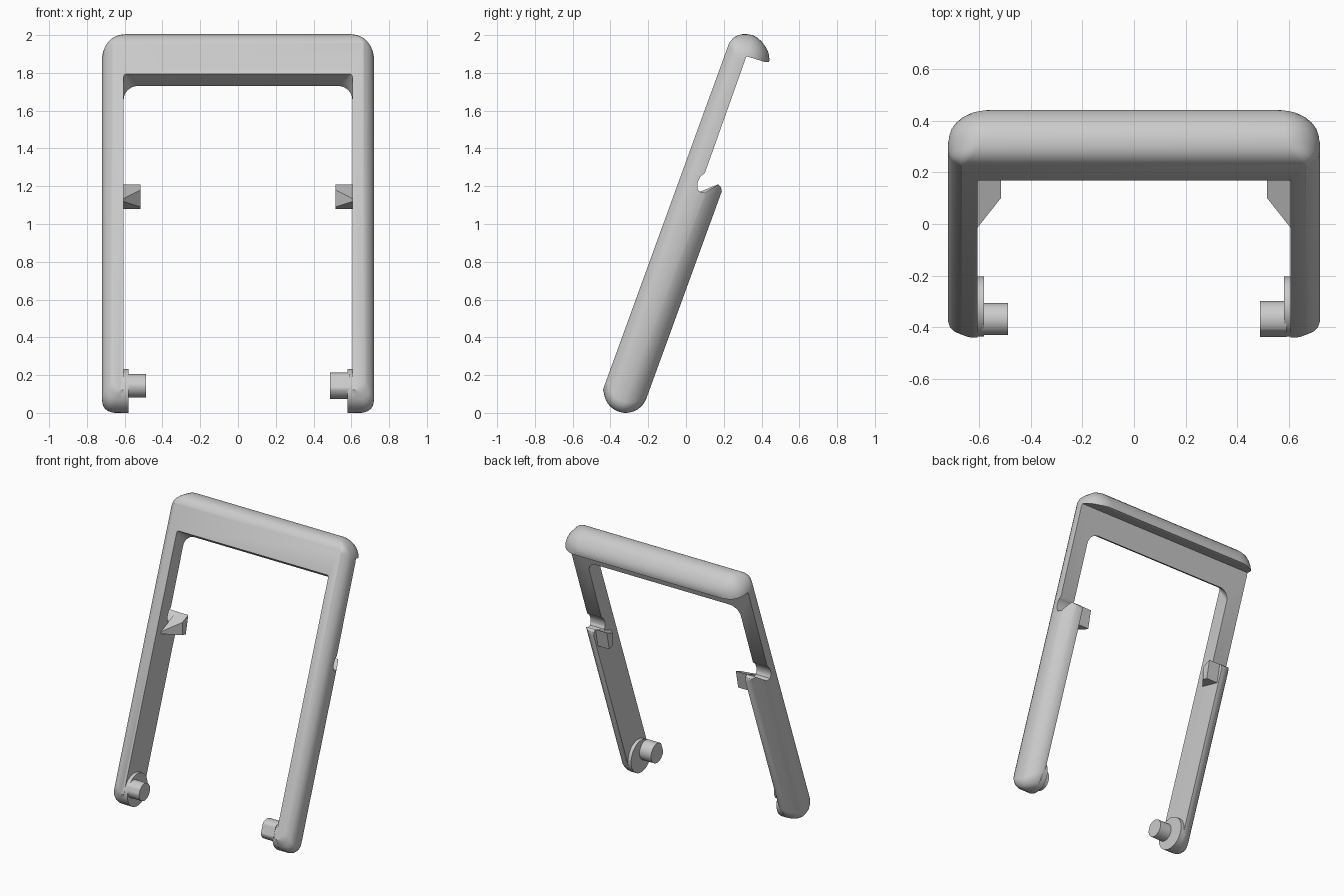
import bpy, bmesh
from math import sin, cos, pi, radians, sqrt

if "Cube" in bpy.data.objects:
    bpy.data.objects.remove(bpy.data.objects["Cube"])

TILT = radians(20)
S, C = sin(TILT), cos(TILT)
Y0, Z0 = -0.44, 0.122      # foot of the front plane
INNER = 0.605              # inner face of each arm
ROUND = 0.116              # radius of the arm's foot
PIVOT_U = 0.036

grey = bpy.data.materials.new("light grey")
grey.use_nodes = True
grey.diffuse_color = (0.6, 0.6, 0.6, 1)
grey.node_tree.nodes["Principled BSDF"].inputs["Base Color"].default_value = (0.6, 0.6, 0.6, 1)


def tilted(x, v, u):
    """x across, v depth behind the front plane, u up along the arm."""
    return (x, Y0 + u * S + v * C, Z0 + u * C - v * S)


def loft(name, rings):
    """Closed solid through rings of equal length."""
    bm = bmesh.new()
    loops = [[bm.verts.new(p) for p in ring] for ring in rings]
    n = len(loops[0])
    for a, b in zip(loops, loops[1:]):
        for i in range(n):
            j = (i + 1) % n
            bm.faces.new((a[i], a[j], b[j], b[i]))
    bm.faces.new(loops[0][::-1])
    bm.faces.new(loops[-1])
    bmesh.ops.recalc_face_normals(bm, faces=bm.faces)
    mesh = bpy.data.meshes.new(name)
    bm.to_mesh(mesh)
    bm.free()
    mesh.materials.append(grey)
    ob = bpy.data.objects.new(name, mesh)
    bpy.context.collection.objects.link(ob)
    return ob


def smooth(ob):
    bpy.ops.object.select_all(action="DESELECT")
    ob.select_set(True)
    bpy.context.view_layer.objects.active = ob
    bpy.ops.object.shade_smooth_by_angle(angle=radians(32))


def arc(cx, cu, r, start, end, steps=10):
    angles = [radians(start + (end - start) * i / steps) for i in range(steps + 1)]
    return [(cx + r * cos(a), cu + r * sin(a)) for a in angles]


def frame_ring(v, xo, uo, ro):
    """U-shaped outline of the frame at depth v."""
    t = min(v / 0.115, 1)
    ui, ri = 1.78 - 0.03 * t, 0.015 + 0.065 * t
    ub = PIVOT_U - sqrt(max(ROUND**2 - (v - ROUND) ** 2, 0))
    if v < ROUND:
        ub = min(ub, 0)
    rb = min(0.06, (xo - INNER) * 0.9)
    half = arc(INNER - ri, ui - ri, ri, 90, 0)
    half.append((INNER, ub))
    half += arc(xo - rb, ub + rb, rb, -90, 0)
    half += arc(xo - ro, uo - ro, ro, 0, 90)
    outline = half + [(-x, u) for x, u in reversed(half)]
    return [tilted(x, v, u) for x, u in outline]


# Frame: depth, outer half width, top height, corner radius
layers = [
    (0, 0.665, 1.955, 0.01), (0.012, 0.684, 1.988, 0.05),
    (0.03, 0.703, 2.009, 0.09), (0.05, 0.714, 2.022, 0.12),
    (0.075, 0.72, 2.031, 0.14), (0.105, 0.72, 2.036, 0.14),
    (0.133, 0.718, 2.031, 0.14), (0.16, 0.71, 2.02, 0.13),
    (0.186, 0.694, 2.003, 0.12), (0.205, 0.676, 1.986, 0.11),
    (0.22, 0.655, 1.968, 0.10), (0.232, 0.625, 1.94, 0.08),
]
frame = loft("frame", [frame_ring(*layer) for layer in layers])

# Cutter: thins the upper arms, hooks the lip and notches the arms
cut = [(0.6, 1.17), (0.19, 1.17), (0.185, 1.195), (0.17, 1.21), (0.1, 1.165),
       (0.068, 1.172), (0.06, 1.19), (0.062, 1.22), (0.075, 1.25), (0.1, 1.27),
       (0.32, 1.888), (0.42, 1.857), (0.6, 1.857)]
cutter = loft("notch_cutter", [[(x, y, z) for y, z in cut] for x in (-1, 1)])
cutter.hide_render = True
mod = frame.modifiers.new("notch", "BOOLEAN")
mod.operation = "DIFFERENCE"
mod.solver = "EXACT"
mod.object = cutter
bpy.context.view_layer.objects.active = frame
bpy.ops.object.modifier_apply(modifier=mod.name)
bpy.data.objects.remove(cutter)
smooth(frame)


def disc(name, side, x0, x1, v, u, r):
    """Round boss along x, flattened where it meets the front plane."""
    pts = [(max(v + r * cos(a * pi / 24), 0), u + r * sin(a * pi / 24)) for a in range(48)]
    smooth(loft(name, [[tilted(side * x, p, q) for p, q in pts] for x in (x0, x1)]))


for label, side, pin_r in (("left", 1, 0.07), ("right", -1, 0.062)):
    # Pivot boss and pin
    disc(label + "_pivot_boss", side, 0.62, 0.58, ROUND, PIVOT_U, ROUND)
    disc(label + "_pivot_pin", side, 0.59, 0.488, 0.06, 0.045, pin_r)

    # Wedge-shaped catch beside the notch
    plan = [(0.61, -0.02), (0.515, 0.1), (0.515, 0.168), (0.61, 0.168)]
    top = [(side * x, y, 1.165 + (y - 0.06) * 0.41) for x, y in plan]
    bottom = [(side * x, min(y, 0.14), 1.08 + (0.14 - min(y, 0.14)) * 0.25) for x, y in plan]
    loft(label + "_catch", [bottom, top])
